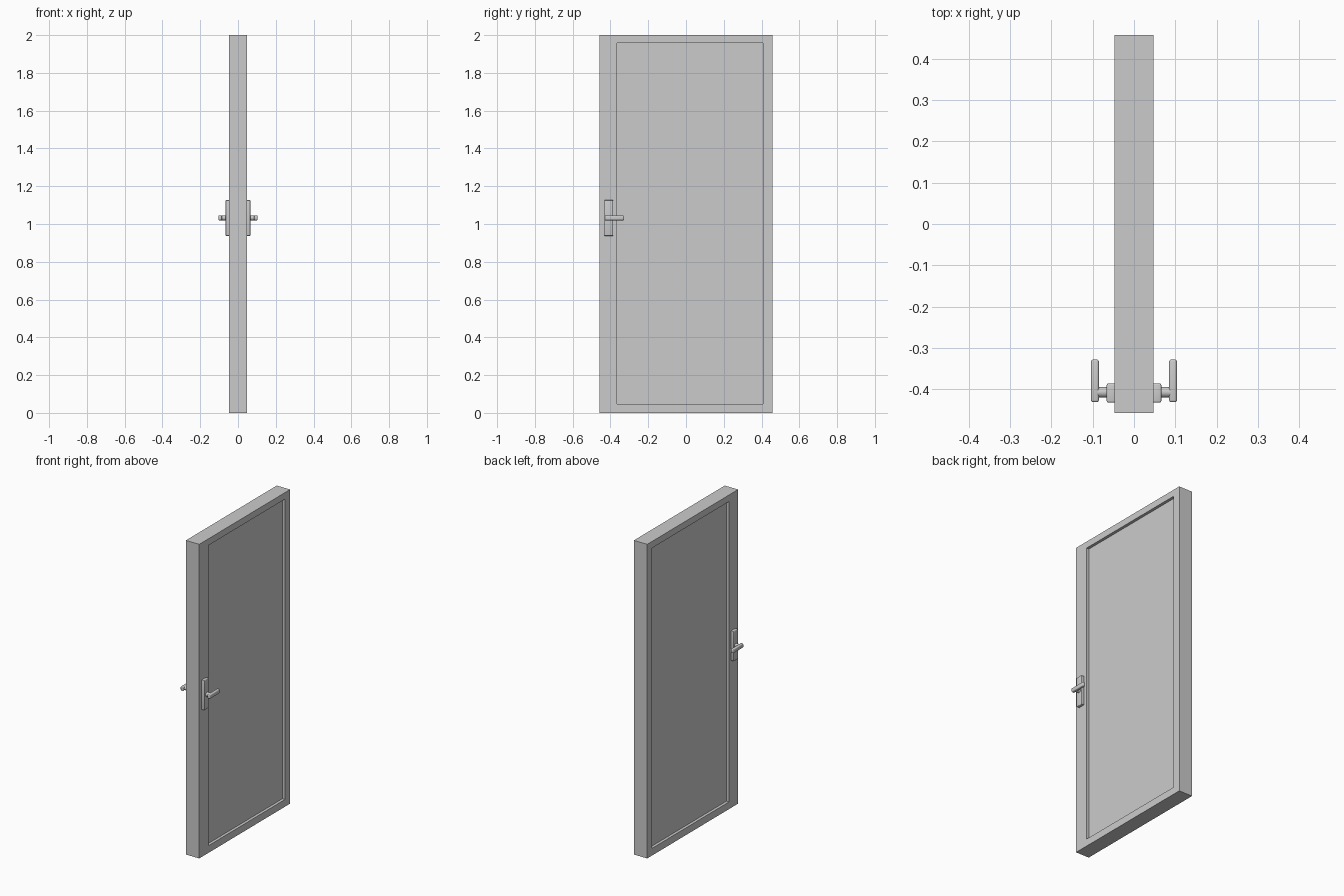
import bpy, bmesh
from mathutils import Vector, Matrix

if "Cube" in bpy.data.objects:
    bpy.data.objects.remove(bpy.data.objects["Cube"])


def finish(name, bm):
    bmesh.ops.recalc_face_normals(bm, faces=bm.faces)
    me = bpy.data.meshes.new(name)
    bm.to_mesh(me)
    bm.free()
    ob = bpy.data.objects.new(name, me)
    bpy.context.collection.objects.link(ob)
    return ob


def smooth(ob):
    bpy.ops.object.select_all(action='DESELECT')
    ob.select_set(True)
    bpy.context.view_layer.objects.active = ob
    bpy.ops.object.shade_smooth_by_angle()


def box(name, lo, hi, bevel):
    lo, hi = Vector(lo), Vector(hi)
    bm = bmesh.new()
    bmesh.ops.create_cube(bm, size=1, matrix=Matrix.Translation((lo + hi) / 2)
                          @ Matrix.Diagonal((*(hi - lo), 1)))
    bmesh.ops.bevel(bm, geom=bm.edges[:], offset=bevel, segments=3,
                    profile=0.5, affect='EDGES')
    ob = finish(name, bm)
    smooth(ob)
    return ob


# Door leaf: outer slab with a recessed panel on each broad side
T, W, H, RECESS = 0.047, 0.457, 2.0, 0.018
bm = bmesh.new()


def ring(x, y0, y1, z0, z1):
    return [bm.verts.new((x, y, z)) for y, z in
            ((y0, z0), (y1, z0), (y1, z1), (y0, z1))]


def bridge(a, b):
    for i in range(4):
        j = (i + 1) % 4
        bm.faces.new((a[i], a[j], b[j], b[i]))


outer = []
for s in (1, -1):
    edge = ring(s * T, -W, W, 0, H)
    lip = ring(s * T, -0.365, 0.407, 0.046, 1.958)
    panel = ring(s * (T - RECESS), -0.365, 0.407, 0.046, 1.958)
    bridge(edge, lip)
    bridge(lip, panel)
    bm.faces.new(panel)
    outer.append(edge)
bridge(*outer)
finish("door_leaf", bm)

# Handle sets on both sides: back plate, round neck, lever
for s, side in ((1, "right"), (-1, "left")):
    def span(a, b):
        return sorted((s * a, s * b))

    a, b = span(0.042, 0.066)
    box("handle_plate_" + side, (a, -0.432, 0.937), (b, -0.386, 1.127), 0.004)
    a, b = span(0.085, 0.104)
    box("handle_lever_" + side, (a, -0.431, 1.019), (b, -0.328, 1.045), 0.005)

    bm = bmesh.new()
    bmesh.ops.create_cone(bm, cap_ends=True, segments=24, radius1=0.013,
                          radius2=0.013, depth=0.03,
                          matrix=Matrix.Translation((s * 0.075, -0.407, 1.032))
                          @ Matrix.Rotation(1.5707963, 4, 'Y'))
    # keep the neck slightly slimmer than the lever
    smooth(finish("handle_neck_" + side, bm))
